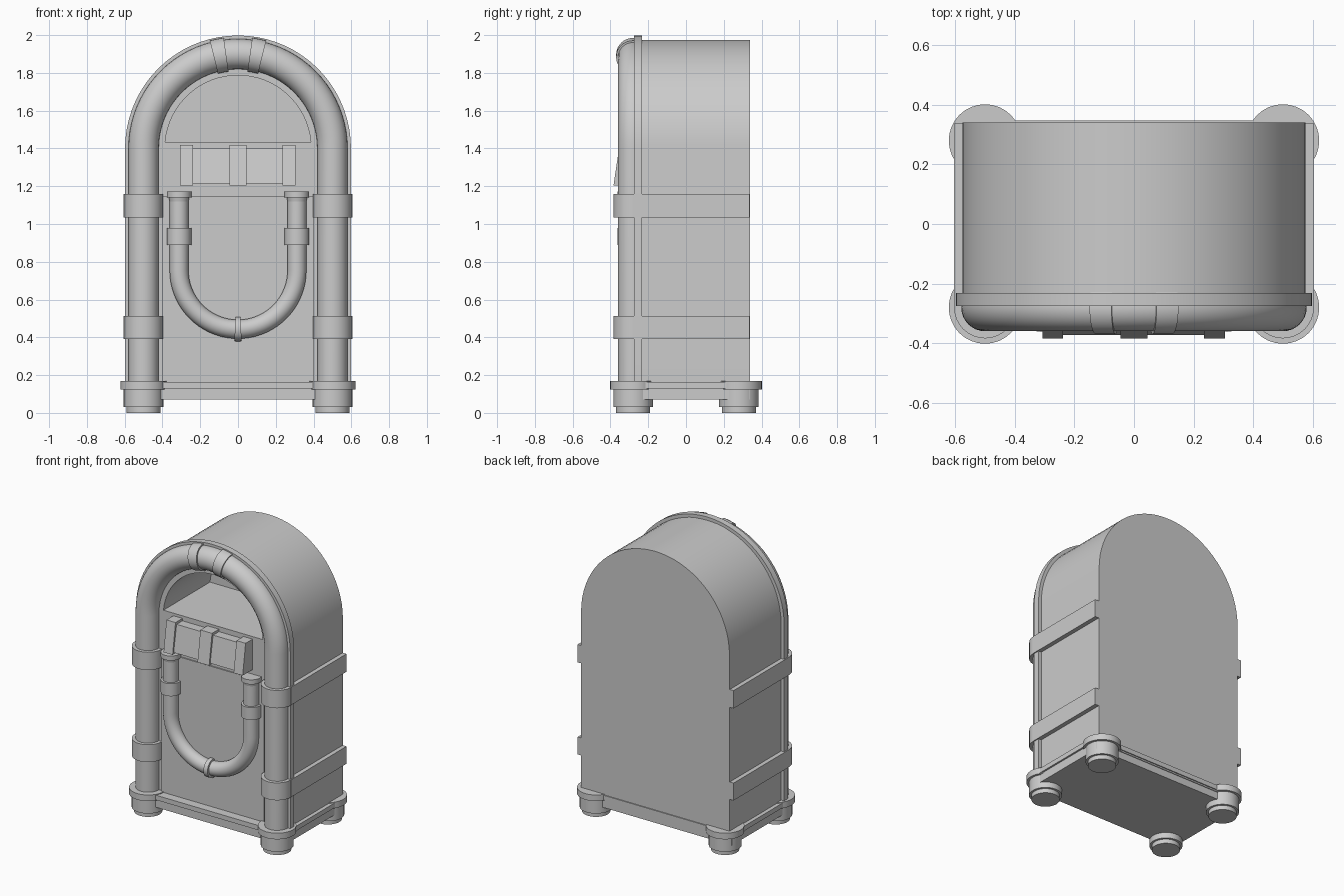
import bpy, bmesh, math
from mathutils import Vector

if "Cube" in bpy.data.objects:
    bpy.data.objects.remove(bpy.data.objects["Cube"])


def make(name, bm, smooth=True):
    bmesh.ops.recalc_face_normals(bm, faces=bm.faces)
    me = bpy.data.meshes.new(name)
    bm.to_mesh(me)
    bm.free()
    ob = bpy.data.objects.new(name, me)
    bpy.context.collection.objects.link(ob)
    if smooth:
        bpy.ops.object.select_all(action='DESELECT')
        ob.select_set(True)
        bpy.context.view_layer.objects.active = ob
        bpy.ops.object.shade_smooth_by_angle(angle=math.radians(35))
    return ob


def extrude(name, outline, d, axis='y', smooth=True):
    """Prism: 2D outline pushed from d[0] to d[1] along y (outline is x,z) or x (outline is y,z)."""
    bm = bmesh.new()
    put = (lambda p, t: (p[0], t, p[1])) if axis == 'y' else (lambda p, t: (t, p[0], p[1]))
    a, b = [[bm.verts.new(put(p, t)) for p in outline] for t in d]
    bm.faces.new(a)
    bm.faces.new(b)
    n = len(a)
    for i in range(n):
        j = (i + 1) % n
        bm.faces.new((a[i], a[j], b[j], b[i]))
    return make(name, bm, smooth)


def box(name, x, y, z):
    return extrude(name, [(x[0], z[0]), (x[1], z[0]), (x[1], z[1]), (x[0], z[1])], y, smooth=False)


def sweep(name, path, y, sides=32):
    """Round section along a path of (x, z, radius) points lying in the plane at y."""
    bm = bmesh.new()
    rings = []
    for i, (x, z, r) in enumerate(path):
        p, q = path[max(i - 1, 0)], path[min(i + 1, len(path) - 1)]
        t = Vector((q[0] - p[0], 0, q[1] - p[1])).normalized()
        n = Vector((t.z, 0, -t.x))
        c = Vector((x, y, z))
        rings.append([bm.verts.new(c + r * (math.cos(a) * n + Vector((0, math.sin(a), 0))))
                      for a in (2 * math.pi * k / sides for k in range(sides))])
    for a, b in zip(rings, rings[1:]):
        for k in range(sides):
            m = (k + 1) % sides
            bm.faces.new((a[k], a[m], b[m], b[k]))
    bm.faces.new(rings[0])
    bm.faces.new(rings[-1])
    return make(name, bm)


def arc(r, cz, a0, a1, n, *extra):
    """Arc points around (0, cz), angles in degrees."""
    out = []
    for i in range(n + 1):
        a = math.radians(a0 + (a1 - a0) * i / n)
        out.append((r * math.cos(a), cz + r * math.sin(a)) + extra)
    return out


def arch(r, z0):
    return [(r, z0)] + arc(r, 1.4, 0, 180, 36) + [(-r, z0)]


# Cabinet and front rim, with a deep half-round window cut through
cabinet = extrude("cabinet", arch(0.575, 0.12), (-0.24, 0.34))
rim = extrude("front_rim", arch(0.598, 0.14), (-0.275, -0.232))
cutter = extrude("window_cutter", arc(0.387, 1.4, 5.2, 174.8, 32), (-0.5, 0.24))
for ob in (cabinet, rim):
    mod = ob.modifiers.new("window", 'BOOLEAN')
    mod.operation = 'DIFFERENCE'
    mod.solver = 'EXACT'
    mod.object = cutter
    bpy.ops.object.select_all(action='DESELECT')
    ob.select_set(True)
    bpy.context.view_layer.objects.active = ob
    bpy.ops.object.modifier_apply(modifier="window")
    bpy.ops.object.shade_smooth_by_angle(angle=math.radians(35))
bpy.data.objects.remove(cutter, do_unlink=True)

# Lower front panel
box("lower_panel", (-0.4, 0.4), (-0.283, -0.26), (0.15, 1.145))

# Large front arch tube with two bands at the crown
sweep("arch_tube", [(0.5, 0.15, 0.08)] + arc(0.5, 1.4, 0, 180, 40, 0.08) + [(-0.5, 0.15, 0.08)], -0.28)
for a in (79, 101):
    sweep("crown_band", arc(0.5, 1.4, a - 3.8, a + 3.8, 4, 0.09), -0.28)

# Collars on the columns, continued as straps along the cabinet sides
for s in (-1, 1):
    for z0, z1 in ((0.39, 0.512), (1.035, 1.16)):
        sweep("column_collar", [(s * 0.5, z0, 0.104), (s * 0.5, z1, 0.104)], -0.28)
        box("side_strap", sorted((s * 0.5, s * 0.605)), (-0.28, 0.337), (z0, z1))

# Slanted selector box with three ribs
def wedge(name, x0, x1, z0, z1, out):
    extrude(name, [(-0.26, z0), (-0.372 - out, z0), (-0.34 - out, z1), (-0.26, z1)],
            (x0, x1), 'x', False)


wedge("selector_box", -0.28, 0.28, 1.215, 1.4, 0)
for x in (-0.273, 0, 0.27):
    w = 0.045 if x == 0 else 0.035
    wedge("selector_rib", x - w, x + w, 1.203, 1.417, 0.012)

# Small U-shaped tube with end caps, collars and a bottom ring
R, CZ, Y = 0.312, 0.755, -0.297
sweep("u_tube", [(-R, 1.15, 0.05)] + arc(R, CZ, 180, 360, 36, 0.05) + [(R, 1.15, 0.05)], Y)
sweep("u_ring", arc(R, CZ, 267, 273, 4, 0.064), Y)
for s in (-1, 1):
    sweep("u_collar", [(s * R, 0.89, 0.065), (s * R, 0.978, 0.065)], Y)
    sweep("u_cap", [(s * R, 1.11, 0.048), (s * R, 1.14, 0.054), (s * R, 1.14, 0.065),
                    (s * R, 1.172, 0.065)], Y)

# Base plinth with a lip
box("plinth", (-0.59, 0.59), (-0.33, 0.335), (0.07, 0.14))
box("plinth_lip", (-0.602, 0.602), (-0.345, 0.347), (0.13, 0.163))

# Stepped round feet
for x in (-0.5, 0.5):
    for y in (-0.28, 0.28):
        sweep("foot", [(x, 0, 0.09), (x, 0.03, 0.09), (x, 0.03, 0.105), (x, 0.125, 0.105),
                       (x, 0.125, 0.122), (x, 0.168, 0.122)], y)
